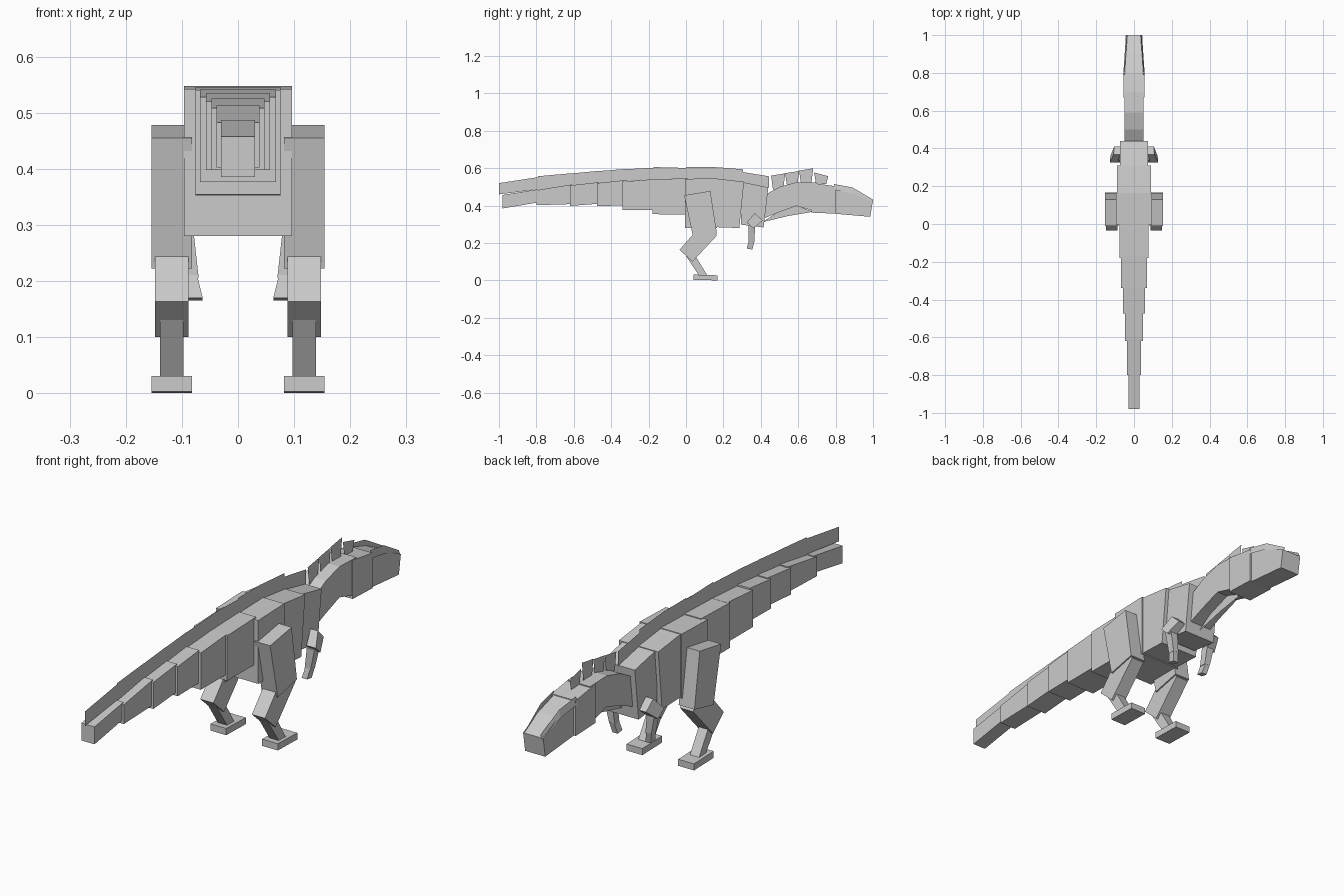
import bpy


def make(name, verts, faces):
    me = bpy.data.meshes.new(name)
    me.from_pydata(verts, [], faces)
    me.update()
    ob = bpy.data.objects.new(name, me)
    bpy.context.collection.objects.link(ob)
    return ob


def prism(name, side, xs):
    """Extrude a side outline of (y, z) points; xs is one (x0, x1) or one per point."""
    n = len(side)
    if not isinstance(xs, list):
        xs = [xs] * n
    verts = [(xs[i][k], y, z) for k in (0, 1) for i, (y, z) in enumerate(side)]
    faces = [tuple(reversed(range(n))), tuple(range(n, 2 * n))]
    faces += [(i, (i + 1) % n, n + (i + 1) % n, n + i) for i in range(n)]
    return make(name, verts, faces)


def sheet(name, side):
    """Paper-thin plate on the centre line."""
    return make(name, [(0, y, z) for y, z in side], [tuple(range(len(side)))])


def mirror(ob):
    m = ob.modifiers.new("mirror", 'MIRROR')
    m.use_axis[0] = True
    return ob


# Body blocks: name, half width, rear (y, bottom, top), front (y, bottom, top)
blocks = [
    ("tail_tip", .030, (-.98, .385, .457), (-.79, .417, .487)),
    ("tail_5", .038, (-.80, .402, .482), (-.61, .408, .513)),
    ("tail_4", .047, (-.62, .398, .508), (-.465, .41, .525)),
    ("tail_3", .057, (-.475, .398, .52), (-.335, .40, .535)),
    ("tail_2", .068, (-.34, .376, .528), (-.17, .376, .541)),
    ("tail_1", .076, (-.18, .354, .54), (.01, .352, .546)),
    ("hips", .096, (-.005, .28, .542), (.165, .28, .547)),
    ("chest", .090, (.15, .285, .546), (.31, .28, .527)),
    ("shoulders", .074, (.295, .298, .527), (.44, .283, .497)),
]
for name, w, (y0, b0, t0), (y1, b1, t1) in blocks:
    lean = .025 if name in ("chest", "shoulders") else 0
    prism(name, [(y0, b0), (y1 - lean, b1), (y1, t1), (y0, t0)], (-w, w))

# Thin sail along the back, one plate per block
sail = [(-1.0, .46, .52, -.79, .487, .552), (-.79, .48, .557, -.61, .51, .573),
        (-.61, .50, .572, -.47, .52, .585), (-.47, .52, .584, -.335, .53, .595),
        (-.335, .53, .594, -.17, .54, .602), (-.175, .54, .606, 0, .546, .601),
        (0, .54, .607, .15, .546, .607), (.15, .54, .606, .305, .525, .594),
        (.3, .52, .58, .445, .495, .556)]
for i, (y0, b0, t0, y1, b1, t1) in enumerate(sail):
    sheet(f"sail_plate_{i}", [(y0, b0), (y1, b1), (y1, t1), (y0, t0)])

# Arched neck as a row of blocks
top = [(.40, .445), (.50, .50), (.59, .525), (.70, .522)]
low = [(.40, .325), (.49, .362), (.59, .398), (.69, .37)]
for i in range(3):
    prism(f"neck_{i}", [low[i], low[i + 1], top[i + 1], top[i]], (-.051, .051))
sheet("throat_skin", [(.41, .312), (.55, .345), (.68, .367), (.59, .40), (.49, .365)])

# Neck crest plates
for i, (y, z, t) in enumerate([(.455, .485, .56), (.53, .505, .573),
                               (.605, .515, .587), (.685, .515, .577)]):
    dz = -.02 if i == 3 else .012
    sheet(f"crest_plate_{i}", [(y + .01, z), (y + .065, z), (y + .075, t + dz), (y, t)])

# Head and snout
prism("head", [(.67, .362), (.80, .357), (.80, .503), (.67, .522)], (-.055, .055))
prism("snout", [(.79, .357), (.985, .34), (.998, .42), (.90, .468), (.79, .503)], (-.046, .046))

# Brow ridges
make_ridge = make("brow_ridge",
                  [(.057, .79, .485), (.050, .79, .515), (.050, .89, .465),
                   (.043, .89, .497), (.043, 1.0, .415), (.035, 1.0, .432)],
                  [(0, 2, 3, 1), (2, 4, 5, 3)])
mirror(make_ridge)

# Legs
mirror(prism("thigh", [(.04, .222), (.165, .25), (.13, .478), (-.01, .455)], (.082, .154)))
mirror(prism("shin", [(-.035, .163), (.035, .1), (.165, .24), (.13, .29), (.05, .26)], (.088, .148)))
mirror(prism("ankle", [(.0, .13), (.07, .025), (.115, .025), (.045, .14)], (.097, .139)))
mirror(prism("foot", [(.04, .003), (.168, 0), (.168, .027), (.04, .031)], (.082, .154)))

# Arms
mirror(prism("upper_arm", [(.325, .31), (.36, .278), (.41, .32), (.368, .36)],
             [(.085, .128), (.083, .125), (.072, .105), (.074, .108)]))
mirror(prism("forearm", [(.335, .205), (.365, .205), (.37, .295), (.335, .295)],
             [(.07, .096), (.07, .096), (.08, .115), (.08, .115)]))
mirror(prism("hand", [(.325, .17), (.355, .165), (.366, .21), (.336, .215)],
             [(.063, .088), (.063, .088), (.074, .096), (.074, .096)]))
